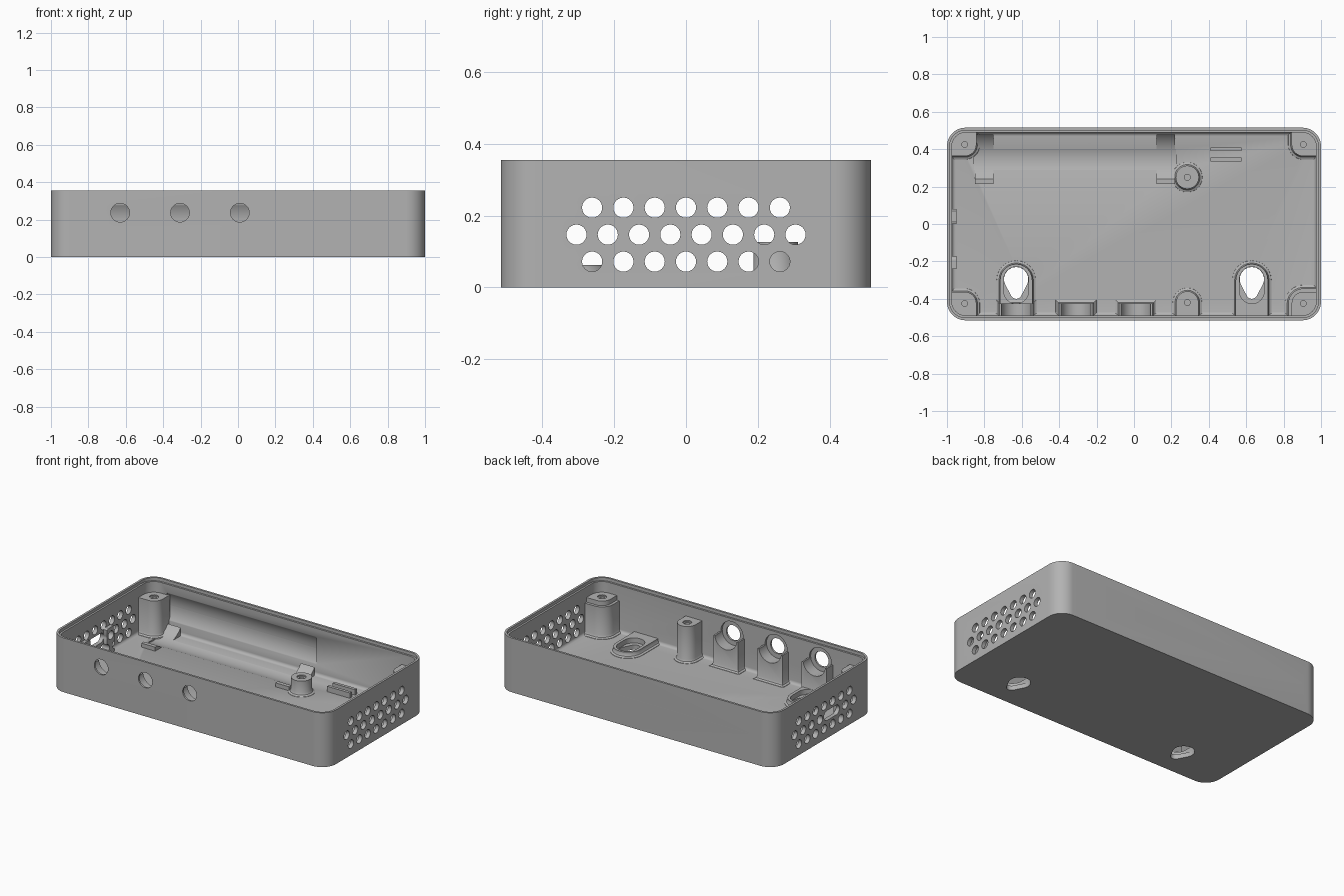
import bpy, bmesh, math
from mathutils import Matrix, Vector

if "Cube" in bpy.data.objects:
    bpy.data.objects.remove(bpy.data.objects["Cube"], do_unlink=True)

grey = bpy.data.materials.new("matte_grey")
grey.use_nodes = True
COLOR = (0.45, 0.45, 0.45, 1)
grey.diffuse_color = COLOR
grey.node_tree.nodes["Principled BSDF"].inputs["Base Color"].default_value = COLOR

HX, HY, TOP, WALL, FLOOR = 1.0, 0.515, 0.355, 0.026, 0.03
parts = []


def make(name, bm, keep=True):
    bmesh.ops.recalc_face_normals(bm, faces=bm.faces)
    mesh = bpy.data.meshes.new(name)
    bm.to_mesh(mesh)
    bm.free()
    mesh.materials.append(grey)
    ob = bpy.data.objects.new(name, mesh)
    bpy.context.scene.collection.objects.link(ob)
    if keep:
        parts.append(ob)
    else:
        ob.hide_render = True
    return ob


def loft(name, rings, keep=True, matrix=None):
    """Solid through rings of (outline, height)."""
    bm = bmesh.new()
    loops = [[bm.verts.new((x, y, z)) for x, y in pts] for pts, z in rings]
    n = len(loops[0])
    for a, b in zip(loops, loops[1:]):
        for i in range(n):
            j = (i + 1) % n
            bm.faces.new((a[i], a[j], b[j], b[i]))
    bm.faces.new(loops[0][::-1])
    bm.faces.new(loops[-1])
    if matrix:
        bm.transform(matrix)
    return make(name, bm, keep)


def rods(name, axis, spots, r, length, sides=32):
    """Cutter made of parallel cylinders."""
    turn = {"x": Matrix.Rotation(math.pi / 2, 4, "Y"),
            "y": Matrix.Rotation(math.pi / 2, 4, "X"),
            "z": Matrix.Identity(4)}[axis]
    bm = bmesh.new()
    for p in spots:
        bmesh.ops.create_cone(bm, cap_ends=True, segments=sides, radius1=r, radius2=r,
                              depth=length, matrix=Matrix.Translation(Vector(p)) @ turn)
    return make(name, bm, False)


def cut(targets, cutter):
    for ob in targets:
        mod = ob.modifiers.new("cut", "BOOLEAN")
        mod.operation, mod.solver, mod.object = "DIFFERENCE", "EXACT", cutter
        bpy.context.view_layer.update()
        graph = bpy.context.evaluated_depsgraph_get()
        mesh = bpy.data.meshes.new_from_object(ob.evaluated_get(graph))
        ob.modifiers.clear()
        ob.data = mesh
    bpy.data.objects.remove(cutter, do_unlink=True)


def arc(cx, cy, r, a, b, n=12):
    angles = [math.radians(a + (b - a) * i / n) for i in range(n + 1)]
    return [(cx + r * math.cos(t), cy + r * math.sin(t)) for t in angles]


def rounded(inset, r):
    x, y = HX - inset - r, HY - inset - r
    return (arc(x, y, r, 0, 90) + arc(-x, y, r, 90, 180)
            + arc(-x, -y, r, 180, 270) + arc(x, -y, r, 270, 360))


def rect(x0, x1, y0, y1):
    return [(x0, y0), (x1, y0), (x1, y1), (x0, y1)]


def arch(cx, cy, r):
    """Arched outline running back into the front wall."""
    return arc(cx, cy, r, 0, 180) + [(cx - r, -0.5), (cx + r, -0.5)]


def corner(sx, sy, r):
    pts = [(0.985, 0.425 - r), (0.985, 0.41), (0.965, 0.48), (0.9, 0.5), (0.905 - r, 0.5)]
    pts += arc(0.905, 0.425, r, 180, 270)
    return [(sx * x, sy * y) for x, y in pts]


def skirted(name, outline, r, top):
    """Solid with a flared foot; outline is a function of radius."""
    return loft(name, [(outline(r + 0.02), FLOOR - 0.005), (outline(r + 0.018), FLOOR + 0.002),
                       (outline(r + 0.006), FLOOR + 0.008), (outline(r), FLOOR + 0.02),
                       (outline(r), top)])


# Open tray with a rounded floor edge and a rebated rim
shell = loft("tray_shell", [(rounded(0, 0.1), 0), (rounded(0, 0.1), TOP)])
cavity = []
for i in range(6):
    t = math.pi / 2 * i / 5
    cavity.append((rounded(WALL + 0.02 * (1 - math.sin(t)), 0.074 - 0.02 * (1 - math.sin(t))),
                   FLOOR + 0.02 * (1 - math.cos(t))))
cavity.append((rounded(WALL, 0.074), TOP + 0.1))
cut([shell], loft("cavity", cavity, False))
cut([shell], loft("rim_rebate", [(rounded(0.014, 0.086), 0.335), (rounded(0.014, 0.086), 0.5)], False))

# Retaining tabs beside the side slot
tabs = []
for name, y0, y1 in (("front", -0.24, -0.17), ("rear", 0.0, 0.08)):
    tabs.append(loft(name + "_side_tab", [(rect(-0.98, -0.95, y0, y1), 0.025),
                                          (rect(-0.98, -0.95, y0, y1), 0.2)]))

# Vent holes through both end walls, and the side slot
vents = [(0, (k - (n - 1) / 2) * 0.087, z)
         for n, z in ((7, 0.222), (8, 0.147), (7, 0.072)) for k in range(n)]
for side in (1, -1):
    spots = [(side, y, z) for _, y, z in vents]
    cut([shell] + (tabs if side < 0 else []), rods("vent_cutter", "x", spots, 0.028, 0.14, 24))
slot = arc(-0.148, -0.03, 0.032, 0, 180) + arc(-0.148, -0.125, 0.032, 180, 360)
cut([shell] + tabs, loft("slot_cutter", [(slot, -1.1), (slot, -0.9)], False,
                         Matrix.Rotation(math.pi / 2, 4, "Y")))

# Front ports with recessed cradles
port_x = (-0.63, -0.31, 0.01)
cradles = []
for i, x in enumerate(port_x):
    cradles.append(skirted(f"port_cradle_{i + 1}",
                           lambda r, x=x: rect(x - r, x + r, -0.5, -0.515 + r), 0.09, 0.228))
cut([shell], rods("port_cutter", "y", [(x, -0.5, 0.237) for x in port_x], 0.05, 0.1))
cut([shell] + cradles, rods("port_recess", "y", [(x, -0.448, 0.237) for x in port_x], 0.08, 0.11))

# Keyhole hangers: raised boss, pocket and tapered opening
for name, x in (("right", -0.63), ("left", 0.63)):
    boss = skirted(name + "_keyhole_boss", lambda r: arch(x, -0.3, r), 0.086, 0.063)
    pocket = arc(x, -0.295, 0.066, 0, 180) + arc(x, -0.36, 0.066, 180, 360)
    cut([boss], loft("pocket_cutter", [(pocket, 0.0), (pocket, 0.1)], False))
    drop = arc(x, -0.295, 0.065, -28, 208) + arc(x, -0.37, 0.03, 208, 332)
    cut([shell], loft("keyhole_cutter", [(drop, -0.1), (drop, 0.1)], False))

# Screw posts in the corners, at the front wall and on the floor
posts = []
for sx, nx in ((-1, "right"), (1, "left")):
    for sy, ny in ((-1, "front"), (1, "back")):
        post = skirted(f"{ny}_{nx}_post", lambda r: corner(sx, sy, r), 0.062, 0.265)
        posts.append((post, sx * 0.905, sy * 0.425, 0.265))
posts.append((skirted("front_middle_post", lambda r: arch(0.285, -0.42, r), 0.06, 0.265),
              0.285, -0.42, 0.265))
posts.append((skirted("floor_standoff", lambda r: arc(0.285, 0.25, r, 0, 348, 29), 0.062, 0.126),
              0.285, 0.25, 0.126))
collar = skirted("left_front_post_collar", lambda r: corner(1, -1, r), 0.08, 0.235)
cut([collar], rods("collar_bore", "z", [(0.905, -0.425, 0.2)], 0.03, 0.2))
for post, x, y, top in posts:
    cut([post], rods("countersink", "z", [(x, y, top)], 0.027, 0.016, 24))
    cut([post], rods("screw_bore", "z", [(x, y, top)], 0.016, 0.16, 24))

# Cell saddles with a shallow trough between them
saddles = []
for name, x in (("right", -0.8), ("left", 0.17)):
    for part, y0, y1, top in (("front", 0.215, 0.34, 0.056), ("back", 0.35, 0.478, 0.09)):
        outline = rect(x - 0.05, x + 0.05, y0, y1)
        saddles.append(loft(f"{name}_saddle_{part}", [(outline, 0.022), (outline, top)]))
cut([shell] + saddles, rods("trough_cutter", "x", [(-0.315, 0.345, 0.19)], 0.17, 1.08, 96))

# Pair of upright floor ribs
for name, y in (("front", 0.345), ("back", 0.4)):
    outline = rect(0.41, 0.575, y - 0.01, y + 0.01)
    loft(name + "_floor_rib", [(outline, 0.025), (outline, 0.065)])

# Smooth the rounded surfaces, keep edges sharp
bpy.ops.object.select_all(action="DESELECT")
for ob in parts:
    ob.select_set(True)
bpy.context.view_layer.objects.active = shell
bpy.ops.object.shade_smooth_by_angle(angle=math.radians(32))
